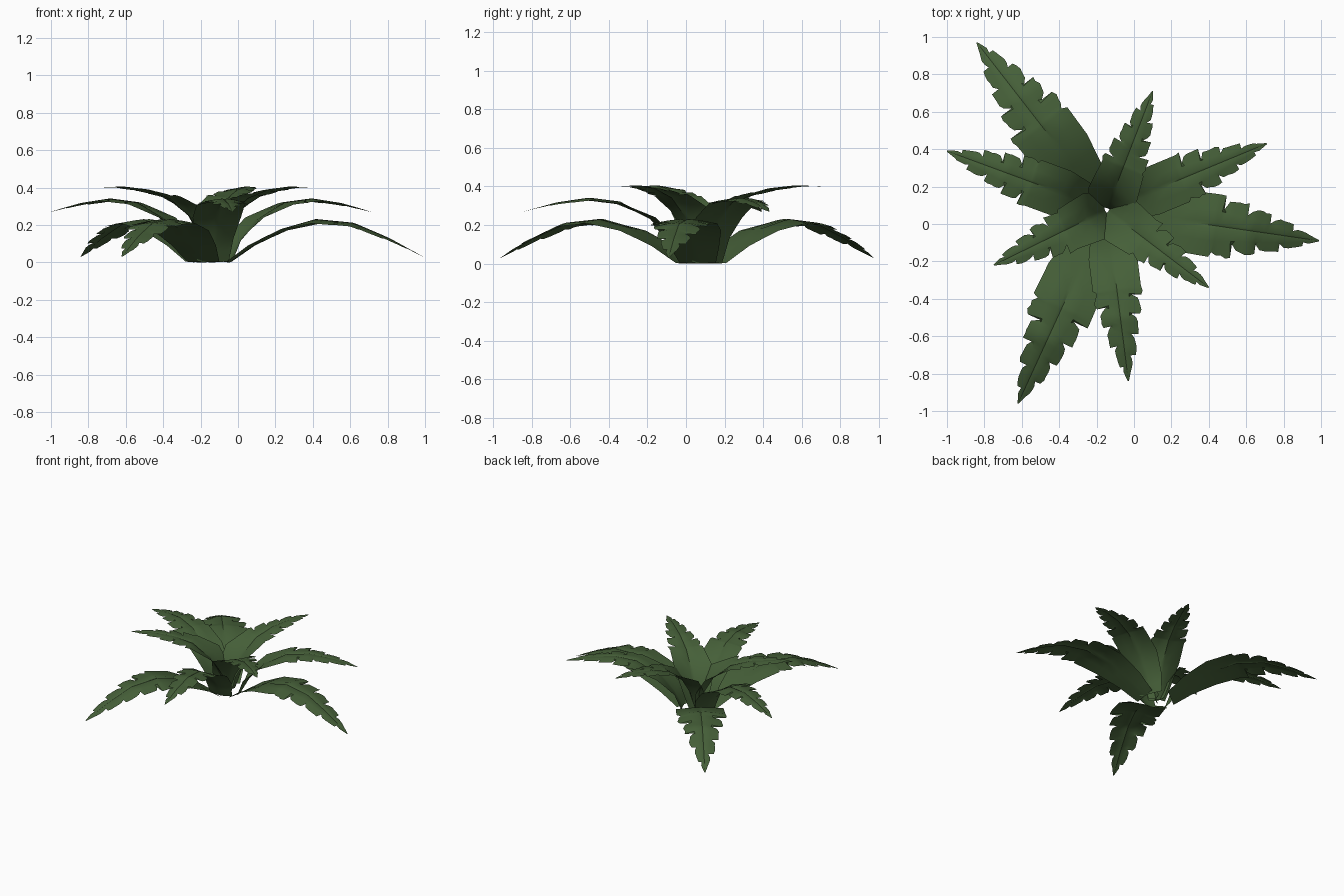
import bpy, math, random
from mathutils import Vector

random.seed(4)
cube = bpy.data.objects.get("Cube")
if cube:
    bpy.data.objects.remove(cube, do_unlink=True)

green = bpy.data.materials.new("leaf green")
green.use_nodes = True
colour = (0.06, 0.115, 0.04, 1)
green.diffuse_color = colour
green.node_tree.nodes["Principled BSDF"].inputs["Base Color"].default_value = colour

# Leaf profiles: distance out, height, half width, fold (positive cups, negative droops)
LOW = [(.1, 0, .095, .05), (.22, .085, .13, .05), (.38, .18, .165, -.06), (.56, .232, .17, -.14),
       (.76, .212, .122, -.16), (.95, .13, .072, -.15), (1.13, .03, .003, 0)]
MID = [(.1, 0, .085, .15), (.16, .11, .105, .3), (.26, .23, .13, .1), (.42, .322, .13, -.1),
       (.58, .342, .098, -.15), (.75, .317, .06, -.15), (.92, .27, .003, 0)]
HIGH = [(.01, 0, .06, .3), (.05, .12, .105, .5), (.12, .24, .135, .4), (.24, .345, .118, .05),
        (.38, .39, .088, -.12), (.53, .406, .053, -.15), (.68, .40, .003, 0)]
CENTRE = Vector((-.145, .075, 0))


def sample(profile, t):
    """Straight interpolation between the profile rows."""
    n = len(profile) - 1
    i = min(int(t * n), n - 1)
    u = t * n - i
    return [a + (b - a) * u for a, b in zip(profile[i], profile[i + 1])]


def torn_edge(row, s, last):
    """Width factor and sweep for a torn edge; the two edges are out of step."""
    if not 0 < row < last:
        return 1, 0
    phase = (row + (3 if s > 0 else 0)) % 6
    factor = (.62, .9, 1, 1.04, 1.07, 1.08)[phase] + random.uniform(-.05, .05)
    return factor, (-.01, -.006, 0, .004, .008, .012)[phase]


def make_leaf(name, profile, tip_x, tip_y):
    flat = Vector((tip_x, tip_y, 0)) - CENTRE
    stretch = flat.length / profile[-1][0]
    out = flat.normalized()
    side = Vector((-out.y, out.x, 0))
    up = Vector((0, 0, 1))
    whole_rows, torn_rows = 6, 25
    steps = [i / 12 for i in range(whole_rows)]
    steps += [.5 + .45 * i / torn_rows for i in range(torn_rows + 1)] + [1]
    verts, faces = [], []
    for row, t in enumerate(steps):
        r, z, half, fold = sample(profile, t)
        ra, za = sample(profile, max(0, t - .06))[:2]
        rb, zb = sample(profile, min(1, t + .06))[:2]
        tangent = (out * (rb - ra) + up * (zb - za)).normalized()
        normal = tangent.cross(side)
        rib = CENTRE + out * r * stretch + up * z
        groove = .05 * half if t > .4 else 0
        for s in (-1, -.5, -.1, 0, .1, .5, 1):
            w, sweep = half, 0
            if abs(s) == 1:
                factor, sweep = torn_edge(row - whole_rows, s, torn_rows)
                w *= factor
            lift = fold * half * abs(s) ** 1.5 - (groove if s == 0 else 0)
            verts.append(rib + side * w * s + normal * lift + tangent * sweep)
        if row:
            b = row * 7
            faces += [(b - 7 + k, b + k, b + 1 + k, b - 6 + k) for k in range(6)]
    mesh = bpy.data.meshes.new(name)
    mesh.from_pydata(verts, [], faces)
    mesh.materials.append(green)
    # Normals should face the sky
    if sum(p.normal.z for p in mesh.polygons) < 0:
        mesh.flip_normals()
    leaf = bpy.data.objects.new(name, mesh)
    bpy.context.collection.objects.link(leaf)
    bpy.ops.object.select_all(action='DESELECT')
    leaf.select_set(True)
    bpy.context.view_layer.objects.active = leaf
    bpy.ops.object.shade_smooth_by_angle(angle=math.radians(35))


# Three whorls of three leaves, placed by their tips
whorls = {
    "low_leaf": (LOW, [(.99, -.09), (-.84, .97), (-.62, -.96)]),
    "middle_leaf": (MID, [(.71, .43), (-.03, -.84), (-1, .39)]),
    "top_leaf": (HIGH, [(.1, .71), (.4, -.34), (-.75, -.22)]),
}
for name, (profile, tips) in whorls.items():
    for i, (x, y) in enumerate(tips):
        make_leaf(f"{name}_{i + 1}", profile, x, y)
